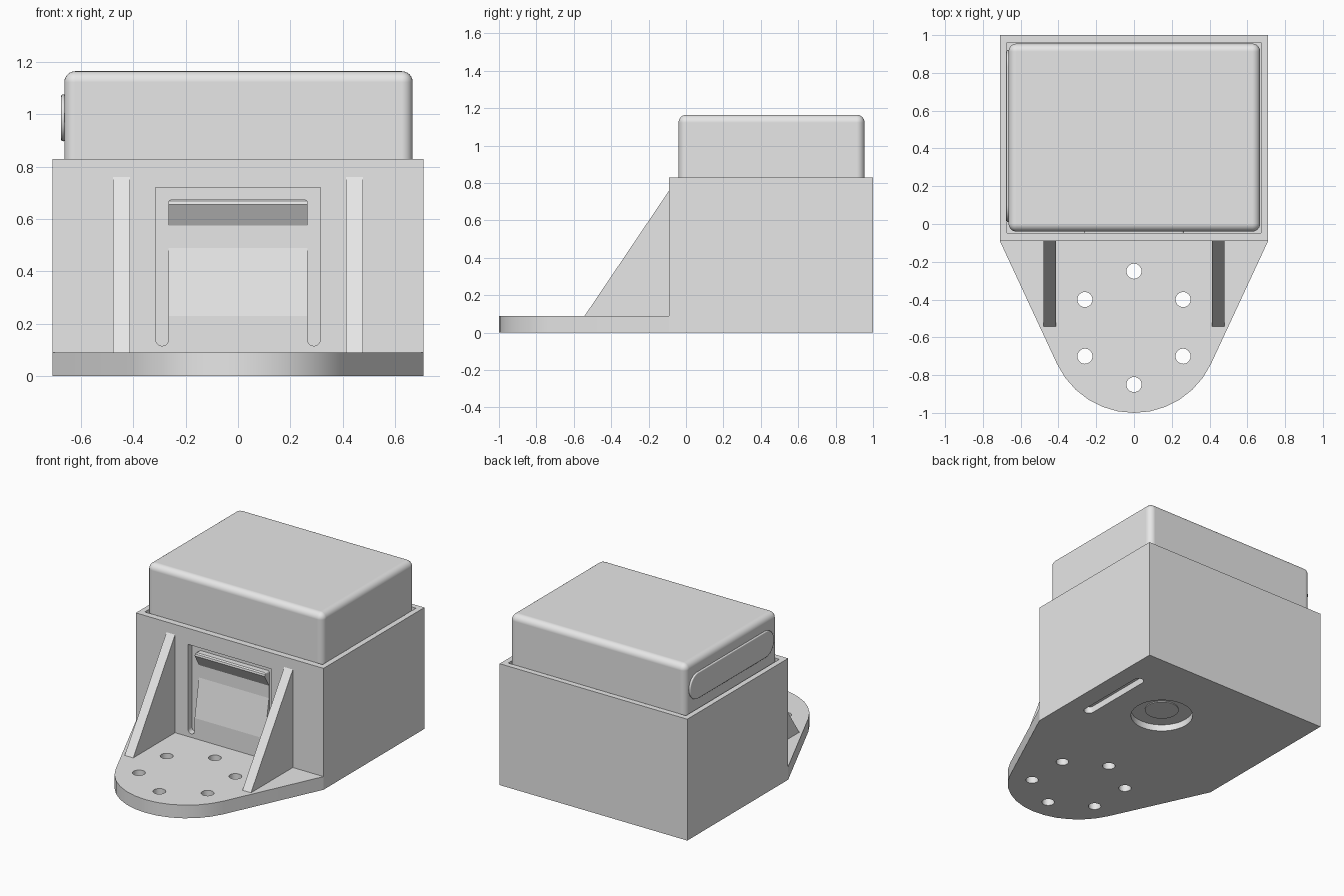
import bpy
import bmesh
import math
from mathutils import Vector

if "Cube" in bpy.data.objects:
    bpy.data.objects.remove(bpy.data.objects["Cube"], do_unlink=True)

grey = bpy.data.materials.new("light grey plastic")
grey.use_nodes = True
grey.diffuse_color = (0.8, 0.8, 0.8, 1)
grey.node_tree.nodes["Principled BSDF"].inputs["Base Color"].default_value = (0.8, 0.8, 0.8, 1)


def activate(obj):
    bpy.ops.object.select_all(action='DESELECT')
    obj.select_set(True)
    bpy.context.view_layer.objects.active = obj


def prism(name, points, axis, lo, hi):
    """Extrude a 2D outline along an axis between lo and hi."""
    place = {'x': lambda a, b, d: Vector((d, a, b)),
             'y': lambda a, b, d: Vector((a, d, b)),
             'z': lambda a, b, d: Vector((a, b, d))}[axis]
    bm = bmesh.new()
    face = bm.faces.new([bm.verts.new(place(a, b, lo)) for a, b in points])
    grown = bmesh.ops.extrude_face_region(bm, geom=[face])["geom"]
    bmesh.ops.translate(bm, verts=[v for v in grown if isinstance(v, bmesh.types.BMVert)],
                        vec=place(0, 0, hi - lo))
    bmesh.ops.recalc_face_normals(bm, faces=bm.faces)
    mesh = bpy.data.meshes.new(name)
    bm.to_mesh(mesh)
    bm.free()
    mesh.materials.append(grey)
    obj = bpy.data.objects.new(name, mesh)
    bpy.context.collection.objects.link(obj)
    return obj


def arc(cx, cy, r, start, end, steps):
    angles = [math.radians(start + (end - start) * i / steps) for i in range(steps + 1)]
    return [(cx + r * math.cos(a), cy + r * math.sin(a)) for a in angles]


def circle(cx, cy, r):
    return arc(cx, cy, r, 0, 360, 32)[:-1]


def rect(x0, x1, y0, y1):
    return [(x0, y0), (x1, y0), (x1, y1), (x0, y1)]


def cut(obj, cutter):
    mod = obj.modifiers.new("cut", 'BOOLEAN')
    mod.operation = 'DIFFERENCE'
    mod.solver = 'EXACT'
    mod.object = cutter
    activate(obj)
    bpy.ops.object.modifier_apply(modifier=mod.name)
    bpy.data.objects.remove(cutter, do_unlink=True)


def bevel(obj, width, segments):
    mod = obj.modifiers.new("round", 'BEVEL')
    mod.width = width
    mod.segments = segments
    mod.harden_normals = True


def smooth(obj):
    activate(obj)
    bpy.ops.object.shade_smooth_by_angle(angle=math.radians(30))


FRONT = -0.09      # front face of the holder
FLOOR = 0.045      # thickness of the holder floor
PLATE = 0.09       # thickness of the mounting plate

# Open-topped holder
holder = prism("holder_case", rect(-0.71, 0.71, FRONT, 1), 'z', 0, 0.83)
cut(holder, prism("cavity", rect(-0.673, 0.673, -0.047, 0.962), 'z', FLOOR, 1))

# Window around the latch, with rounded feet
window = ([(-0.315, 0.72)] + arc(-0.29, 0.14, 0.025, 180, 360, 10)
          + arc(0.29, 0.14, 0.025, 180, 360, 10) + [(0.315, 0.72)])
cut(holder, prism("window", window, 'y', -0.2, 0.1))

# Round and slotted openings in the floor
cut(holder, prism("round_opening", circle(0.155, 0.46, 0.197), 'z', -0.1, 0.1))
slot = arc(0.55, 0.70, 0.033, 0, 180, 10) + arc(0.55, 0.21, 0.033, 180, 360, 10)
cut(holder, prism("slot_opening", slot, 'z', -0.1, 0.1))
smooth(holder)

# Spring latch with a hooked lip
latch_profile = [(FRONT, 0.14), (FRONT, 0.23), (-0.044, 0.49), (-0.044, 0.575),
                 (FRONT, 0.655), (-0.087, 0.668), (-0.078, 0.675),
                 (0, 0.675), (0, 0.49), (-0.045, 0.23), (-0.045, 0.14)]
latch = prism("latch", latch_profile, 'x', -0.265, 0.265)
bm = bmesh.new()
bm.from_mesh(latch.data)
corners = [e for e in bm.edges if all(v.co.z > 0.67 for v in e.verts)
           and abs(e.verts[0].co.x - e.verts[1].co.x) < 0.001]
bmesh.ops.bevel(bm, geom=corners, offset=0.015, segments=3, profile=0.5, affect='EDGES')
bm.to_mesh(latch.data)
bm.free()

# Mounting plate: rounded nose with tangent sides and a ring of holes
nose_y = -0.55
plate = prism("mounting_plate",
              [(-0.71, FRONT)] + arc(0, nose_y, 0.45, 205, 335, 12) + [(0.71, FRONT)],
              'z', 0, PLATE)
for x, y in arc(0, nose_y, 0.3, 30, 330, 5):
    cut(plate, prism("screw_hole", circle(x, y, 0.04), 'z', -0.1, 0.2))
smooth(plate)

# Triangular ribs
for side, name in ((-1, "right_rib"), (1, "left_rib")):
    lo, hi = sorted((side * 0.413, side * 0.478))
    prism(name, [(-0.542, PLATE), (FRONT, PLATE), (FRONT, 0.76)], 'x', lo, hi)

# Rounded box sitting in the holder
box = prism("inner_box", rect(-0.664, 0.668, -0.04, 0.955), 'z', FLOOR, 1.165)
bevel(box, 0.042, 6)
smooth(box)

# Long side button on the box
button = prism("side_button",
               arc(0.83, 0.987, 0.09, -90, 90, 16) + arc(0.1, 0.987, 0.09, 90, 270, 16),
               'x', -0.677, -0.66)
bevel(button, 0.008, 2)
smooth(button)

# Small disc under the box, seen through the round opening
smooth(prism("bottom_disc", circle(0.155, 0.46, 0.107), 'z', FLOOR - 0.006, FLOOR + 0.003))
